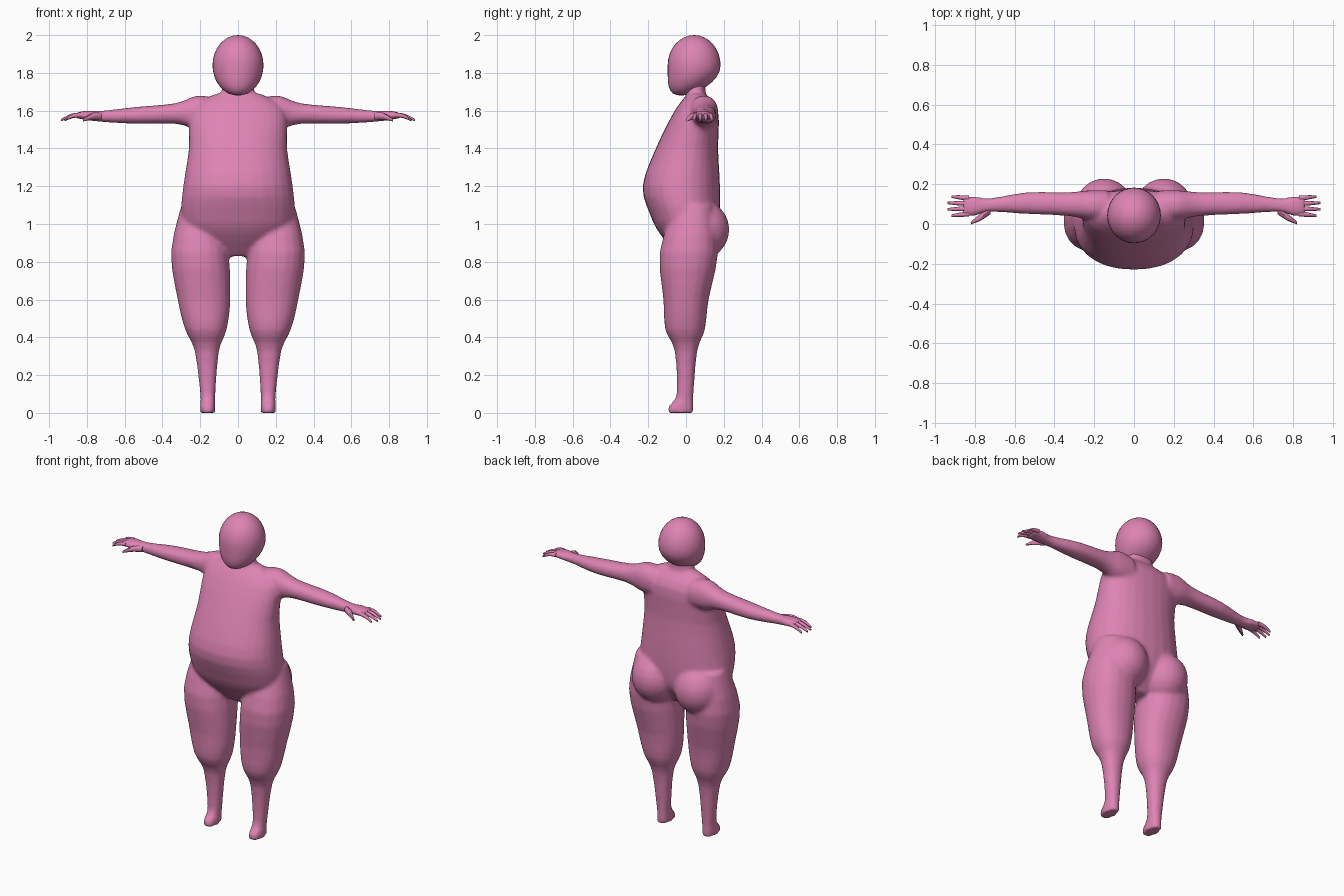
import bpy
import bmesh
from math import cos, sin, tau, copysign, radians

if "Cube" in bpy.data.objects:
    bpy.data.objects.remove(bpy.data.objects["Cube"], do_unlink=True)

COLOUR = (0.73, 0.23, 0.45, 1)
pink = bpy.data.materials.new("pink skin")
pink.use_nodes = True
pink.diffuse_color = COLOUR
shader = next(node for node in pink.node_tree.nodes if node.type == "BSDF_PRINCIPLED")
shader.inputs["Base Color"].default_value = COLOUR
shader.inputs["Roughness"].default_value = 0.7


def spline(rings, steps=3):
    """Pass a smooth curve through the key rings of a limb."""
    padded = [rings[0], *rings, rings[-1]]
    result = []
    for before, start, end, after in zip(padded, padded[1:], padded[2:], padded[3:]):
        for step in range(steps):
            t = step / steps
            ring = []
            for p, q, r, s in zip(before, start, end, after):
                leave, arrive = (r - p) / 2, (s - q) / 2
                bend = (leave * (1 - t) - arrive * t) * t * (1 - t)
                ring.append(q + (r - q) * t * t * (3 - 2 * t) + bend)
            result.append(ring)
    return result + [rings[-1]]


def superellipse(low, high, direction, power):
    reach = copysign(abs(direction) ** (2 / power), direction)
    return (low + high) / 2 + (high - low) / 2 * reach


def loft(bm, rings, sides=20, power=2.2, along="z", side=1):
    """Skin rings of (position, a_min, a_max, b_min, b_max) along an axis."""
    loops = []
    for position, a_min, a_max, b_min, b_max in spline(rings):
        loop = []
        for index in range(sides):
            angle = tau * index / sides
            a = superellipse(a_min, a_max, cos(angle), power)
            b = superellipse(b_min, b_max, sin(angle), power)
            x, y, z = (a, b, position) if along == "z" else (position, a, b)
            loop.append(bm.verts.new((x * side, y, z)))
        loops.append(loop)
    for lower, upper in zip(loops, loops[1:]):
        for index in range(sides):
            following = (index + 1) % sides
            bm.faces.new((lower[index], lower[following], upper[following], upper[index]))
    bm.faces.new(reversed(loops[0]))
    bm.faces.new(loops[-1])


def ellipsoid(bm, centre, radii, segments=24):
    ball = bmesh.ops.create_uvsphere(bm, u_segments=segments, v_segments=segments // 2, radius=1)
    bmesh.ops.scale(bm, vec=radii, verts=ball["verts"])
    bmesh.ops.translate(bm, vec=centre, verts=ball["verts"])


def finish(bm, name):
    bmesh.ops.recalc_face_normals(bm, faces=bm.faces)
    mesh = bpy.data.meshes.new(name)
    bm.to_mesh(mesh)
    bm.free()
    mesh.materials.append(pink)
    obj = bpy.data.objects.new(name, mesh)
    bpy.context.collection.objects.link(obj)
    bpy.ops.object.select_all(action="DESELECT")
    obj.select_set(True)
    bpy.context.view_layer.objects.active = obj
    bpy.ops.object.shade_smooth_by_angle(angle=radians(50))
    return obj


# Torso: height, half width, front, back
torso = [
    (0.83, 0.07, -0.04, 0.07),
    (0.95, 0.26, -0.14, 0.16),
    (1.05, 0.3, -0.19, 0.18),
    (1.2, 0.29, -0.23, 0.18),
    (1.4, 0.26, -0.16, 0.17),
    (1.6, 0.25, -0.06, 0.17),
    (1.69, 0.12, 0.01, 0.1),
]
# Leg: height, inner, outer, front, back
leg = [
    (0, 0.12, 0.2, -0.1, 0.04),
    (0.04, 0.12, 0.2, -0.09, 0.04),
    (0.1, 0.12, 0.2, -0.05, 0.04),
    (0.33, 0.1, 0.23, -0.06, 0.06),
    (0.44, 0.06, 0.28, -0.11, 0.1),
    (0.6, 0.04, 0.32, -0.12, 0.12),
    (0.85, 0.05, 0.355, -0.14, 0.17),
    (1.1, 0.1, 0.3, -0.06, 0.14),
]
# Arm and palm: distance out, front, back, bottom, top
arm = [
    (0.13, 0.02, 0.17, 1.5, 1.67),
    (0.22, 0.02, 0.17, 1.5, 1.68),
    (0.33, 0.04, 0.16, 1.53, 1.64),
    (0.54, 0.05, 0.16, 1.53, 1.62),
    (0.72, 0.06, 0.13, 1.54, 1.6),
    (0.8, 0.04, 0.14, 1.55, 1.6),
    (0.86, 0.04, 0.14, 1.56, 1.59),
]
body_mesh = bmesh.new()
loft(body_mesh, [(z, -half, half, front, back) for z, half, front, back in torso], 28)
# Neck
loft(body_mesh, [(1.6, -0.1, 0.1, 0, 0.11), (1.76, -0.08, 0.08, 0, 0.1)])
for side in (1, -1):
    loft(body_mesh, leg, side=side)
    loft(body_mesh, arm, along="x", side=side)
    # Buttock
    ellipsoid(body_mesh, (0.15 * side, 0.07, 0.97), (0.15, 0.16, 0.16))

# Fuse limbs and torso into one soft skin
body = finish(body_mesh, "body")
fuse = body.modifiers.new("fuse", "REMESH")
fuse.mode = "VOXEL"
fuse.voxel_size = 0.011
fuse.use_smooth_shade = True
soften = body.modifiers.new("soften", "SMOOTH")
soften.factor = 0.5
soften.iterations = 8

# Head: an egg whose jaw is pushed forward towards the chin
head_mesh = bmesh.new()
ellipsoid(head_mesh, (0, 0.043, 1.84), (0.135, 0.14, 0.16), 32)
for vert in head_mesh.verts:
    drop = max(0, 1.84 - vert.co.z) / 0.16
    vert.co.y -= 0.07 * drop ** 2
finish(head_mesh, "head")


def digit(name, path, side):
    """Taper a finger along points of (out, y, z, radius)."""
    digit_mesh = bmesh.new()
    rings = [(x, y - r, y + r, z - r, z + r) for x, y, z, r in path]
    loft(digit_mesh, rings, 8, 2, "x", side)
    finish(digit_mesh, name)


# Four drooping fingers fanned across the palm, and a forward thumb
finger_names = ("index_finger", "middle_finger", "ring_finger", "little_finger")
for side, label in ((1, "left"), (-1, "right")):
    for index, name in enumerate(finger_names):
        spread = index - 1.5
        knuckle = 0.09 + 0.026 * spread
        tip = 0.94 - 0.01 * spread ** 2
        tip_y = 0.09 + 0.032 * spread
        path = [
            (0.83, knuckle, 1.577, 0.013),
            ((0.83 + tip) / 2, (knuckle + tip_y) / 2, 1.572, 0.011),
            (tip, tip_y, 1.55, 0.006),
        ]
        digit(f"{label}_{name}", path, side)
    thumb = [(0.72, 0.07, 1.57, 0.02), (0.77, 0.035, 1.57, 0.018), (0.82, 0.005, 1.55, 0.007)]
    digit(f"{label}_thumb", thumb, side)
